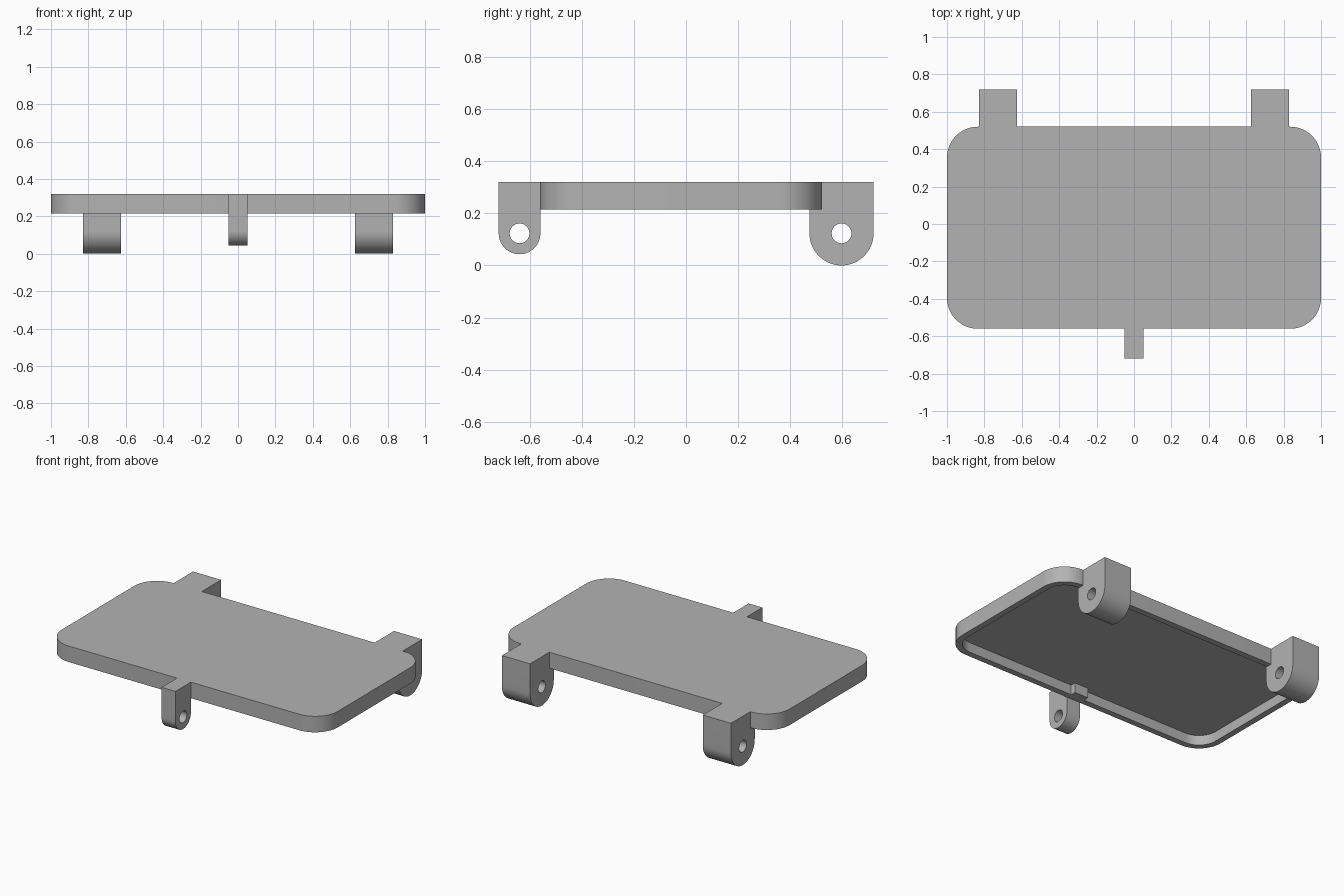
import bpy
import bmesh
from math import sin, cos, pi, radians
from mathutils import Vector

cube = bpy.data.objects.get("Cube")
if cube:
    bpy.data.objects.remove(cube, do_unlink=True)

grey = bpy.data.materials.new("plain_grey")
grey.use_nodes = True
colour = (0.45, 0.45, 0.45, 1)
grey.diffuse_color = colour
grey.node_tree.nodes["Principled BSDF"].inputs["Base Color"].default_value = colour

TOP = 0.32
RIM_BOTTOM = 0.215
WALL = 0.04
PIVOT_Z = 0.123


def arc(cx, cy, r, start, end, steps):
    """Points along an arc, angles in degrees."""
    angles = [radians(start + (end - start) * i / steps) for i in range(steps + 1)]
    return [(cx + r * cos(a), cy + r * sin(a)) for a in angles]


def finish(name, bm):
    bmesh.ops.recalc_face_normals(bm, faces=bm.faces)
    mesh = bpy.data.meshes.new(name)
    bm.to_mesh(mesh)
    bm.free()
    mesh.materials.append(grey)
    obj = bpy.data.objects.new(name, mesh)
    bpy.context.collection.objects.link(obj)
    bpy.ops.object.select_all(action='DESELECT')
    bpy.context.view_layer.objects.active = obj
    obj.select_set(True)
    bpy.ops.object.shade_smooth_by_angle(angle=radians(30))
    return obj


def make_tray(name, x, front, back, radius):
    """Rounded plate, hollowed from below to leave a rim."""
    outline = []
    for i, (sx, y, sy) in enumerate([(1, back, 1), (-1, back, 1), (-1, front, -1), (1, front, -1)]):
        outline += arc(sx * (x - radius), y - sy * radius, radius, i * 90, i * 90 + 90, 16)
    bm = bmesh.new()
    base = bm.faces.new([bm.verts.new((px, py, RIM_BOTTOM)) for px, py in outline])
    lid = bmesh.ops.extrude_face_region(bm, geom=[base], use_keep_orig=True)
    top_verts = [g for g in lid["geom"] if isinstance(g, bmesh.types.BMVert)]
    bmesh.ops.translate(bm, verts=top_verts, vec=(0, 0, TOP - RIM_BOTTOM))
    bmesh.ops.recalc_face_normals(bm, faces=bm.faces)
    bmesh.ops.inset_region(bm, faces=[base], thickness=WALL, use_even_offset=True)
    floor = bmesh.ops.extrude_discrete_faces(bm, faces=[base])["faces"][0]
    bmesh.ops.translate(bm, verts=floor.verts, vec=(0, 0, TOP - WALL - RIM_BOTTOM))
    return finish(name, bm)


def make_lug(name, x0, x1, y, radius, hole):
    """Hanging ear with a round lower end and a cross hole."""
    outer = arc(y, PIVOT_Z, radius, 180, 360, 32) + [(y + radius, TOP), (y - radius, TOP)]
    inner = arc(y, PIVOT_Z, hole, 0, 360, 32)[:-1]
    bm = bmesh.new()
    for loop in (outer, inner):
        verts = [bm.verts.new((x0, py, pz)) for py, pz in loop]
        for a, b in zip(verts, verts[1:] + verts[:1]):
            bm.edges.new((a, b))
    bmesh.ops.triangle_fill(bm, edges=bm.edges[:], use_beauty=True, normal=Vector((1, 0, 0)))
    side = bmesh.ops.extrude_face_region(bm, geom=bm.faces[:], use_keep_orig=True)
    moved = [g for g in side["geom"] if isinstance(g, bmesh.types.BMVert)]
    bmesh.ops.translate(bm, verts=moved, vec=(x1 - x0, 0, 0))
    return finish(name, bm)


def make_block(name, low, high):
    bm = bmesh.new()
    bmesh.ops.create_cube(bm, size=1)
    for v in bm.verts:
        v.co = Vector([a if c < 0 else b for c, a, b in zip(v.co, low, high)])
    return finish(name, bm)


# Cover plate
make_tray("cover_plate", 1.0, -0.56, 0.52, 0.165)

# Pair of hinge lugs at the back
make_lug("left_hinge_lug", 0.626, 0.83, 0.597, 0.123, 0.038)
make_lug("right_hinge_lug", -0.83, -0.626, 0.597, 0.123, 0.038)

# Latch lug at the front, with its root inside the rim
make_lug("latch_lug", -0.05, 0.05, -0.639, 0.08, 0.038)
make_block("latch_root", (-0.05, -0.56, RIM_BOTTOM), (0.05, -0.485, TOP - 0.01))
